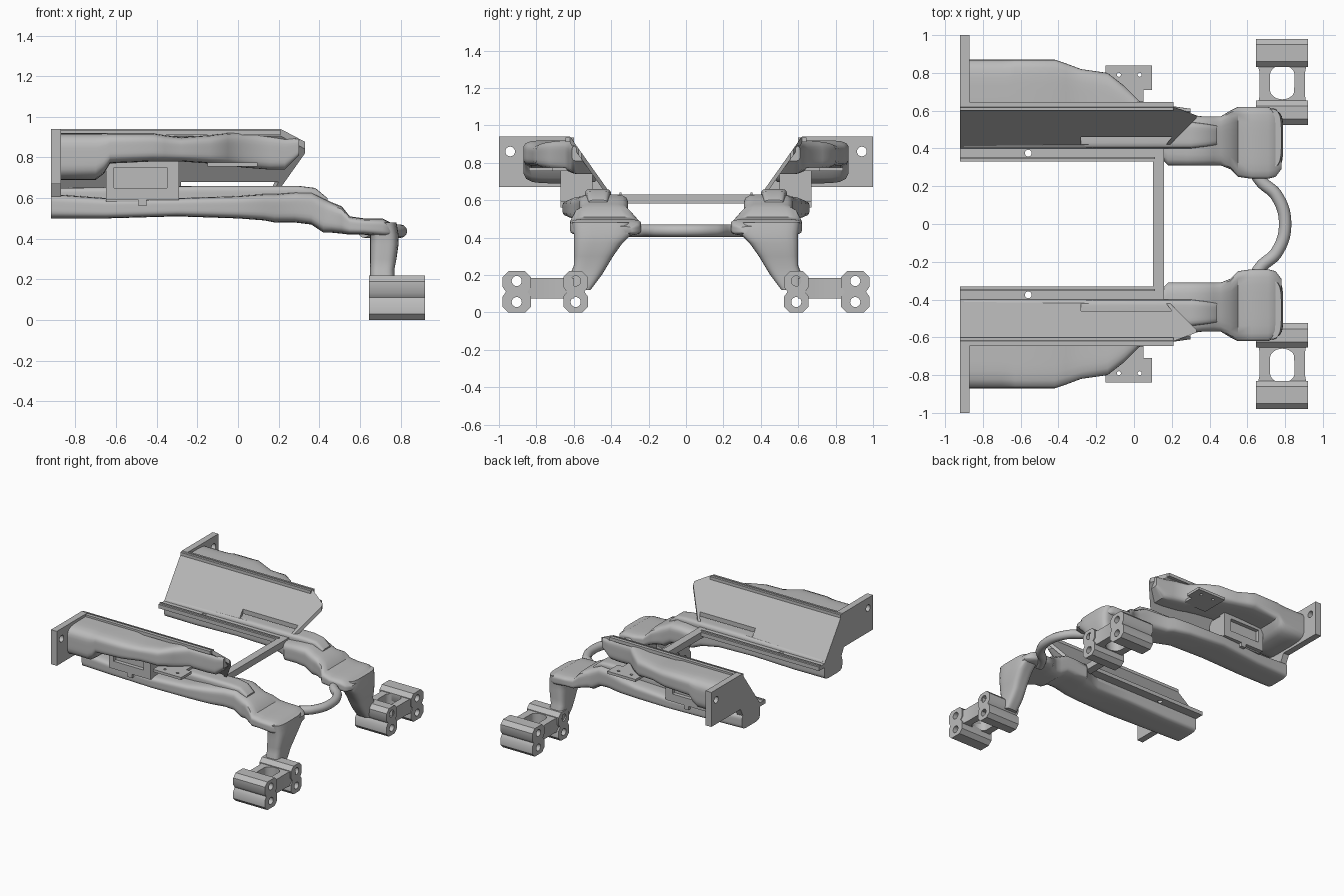
import bpy, bmesh, math
from mathutils import Vector

cube = bpy.data.objects.get("Cube")
if cube:
    bpy.data.objects.remove(cube)

grey = bpy.data.materials.new("plain_grey")
grey.use_nodes = True
grey.diffuse_color = (0.5, 0.5, 0.5, 1)
grey.node_tree.nodes["Principled BSDF"].inputs["Base Color"].default_value = (0.5, 0.5, 0.5, 1)

SLOPE = 1.41  # rise of the inclined panel per unit of y


def panel_z(y):
    return 0.63 + (y - 0.40) * SLOPE


def finish(name, bm, smooth=True, mirror=True):
    """Turn a bmesh into a named object, mirrored to the other side."""
    bmesh.ops.recalc_face_normals(bm, faces=bm.faces[:])
    mesh = bpy.data.meshes.new(name)
    bm.to_mesh(mesh)
    bm.free()
    mesh.materials.append(grey)
    ob = bpy.data.objects.new(name, mesh)
    bpy.context.collection.objects.link(ob)
    if smooth:
        bpy.ops.object.select_all(action="DESELECT")
        ob.select_set(True)
        bpy.context.view_layer.objects.active = ob
        bpy.ops.object.shade_smooth_by_angle(angle=math.radians(40))
    if mirror:
        mod = ob.modifiers.new("other_side", "MIRROR")
        mod.use_axis = (False, True, False)
        mod.use_mirror_merge = False
    return ob


def place(axis, t, a, b):
    return Vector((t, a, b)) if axis == "x" else Vector((a, b, t)) if axis == "z" else Vector((a, t, b))


def circle(a, b, r, n=20):
    return [(a + r * math.cos(math.tau * i / n), b + r * math.sin(math.tau * i / n)) for i in range(n)]


def prism(name, axis, lo, hi, outline, holes=(), lift=None, smooth=True):
    """Extrude an outline with holes along an axis."""
    bm = bmesh.new()
    for loop in [outline, *holes]:
        vs = [bm.verts.new(place(axis, lo, a, b)) for a, b in loop]
        for i, v in enumerate(vs):
            bm.edges.new((v, vs[i - 1]))
    bmesh.ops.triangle_fill(bm, edges=bm.edges[:], use_beauty=True)
    ext = bmesh.ops.extrude_face_region(bm, geom=bm.faces[:], use_keep_orig=True)
    moved = [g for g in ext["geom"] if isinstance(g, bmesh.types.BMVert)]
    bmesh.ops.translate(bm, verts=moved, vec=place(axis, hi - lo, 0, 0))
    if lift:
        for v in bm.verts:
            v.co.z += lift(v.co.y)
    return finish(name, bm, smooth)


def box(name, x0, x1, y0, y1, z0, z1):
    return prism(name, "x", x0, x1, [(y0, z0), (y1, z0), (y1, z1), (y0, z1)], smooth=False)


def loft(name, axis, stations, power=4, clip=False, n=36):
    """Skin rounded-box sections given as (t, a0, a1, b0, b1)."""
    bm = bmesh.new()
    rings = []
    for t, a0, a1, b0, b1 in stations:
        ring = []
        for i in range(n):
            c, s = math.cos(math.tau * i / n), math.sin(math.tau * i / n)
            k = (abs(c) ** power + abs(s) ** power) ** (-1 / power)
            a = (a0 + a1) / 2 + (a1 - a0) / 2 * c * k
            b = (b0 + b1) / 2 + (b1 - b0) / 2 * s * k
            if clip:  # keep behind the inclined panel
                a = max(a, 0.41 + (b - 0.63) / SLOPE)
            ring.append(bm.verts.new(place(axis, t, a, b)))
        rings.append(ring)
    for r, q in zip(rings, rings[1:]):
        for i in range(n):
            bm.faces.new((r[i - 1], r[i], q[i], q[i - 1]))
    bm.faces.new(rings[0])
    bm.faces.new(rings[-1])
    return finish(name, bm)


# Inclined panel with its long slot and pointed end
prism("inclined_panel", "z", -0.035, 0,
      [(-0.92, 0.40), (0.17, 0.40), (0.33, 0.56), (0.33, 0.575), (0.21, 0.62), (-0.92, 0.62)],
      [[(-0.28, 0.42), (0.17, 0.42), (0.20, 0.46), (-0.28, 0.46)]], panel_z, smooth=False)
box("panel_top_lip", -0.92, 0.21, 0.60, 0.645, 0.91, 0.935)

# End plate
prism("end_plate", "x", -0.92, -0.87,
      [(1, 0.94), (0.62, 0.94), (0.40, 0.63), (0.40, 0.59), (0.60, 0.59), (0.64, 0.67), (1, 0.67)],
      [circle(0.94, 0.86, 0.026)])

# Upper pressed body behind the panel
loft("upper_body", "x", [
    (-0.88, 0.44, 0.87, 0.69, 0.92), (-0.70, 0.44, 0.87, 0.69, 0.92), (-0.66, 0.45, 0.87, 0.72, 0.92),
    (-0.63, 0.48, 0.87, 0.77, 0.92), (-0.42, 0.48, 0.87, 0.78, 0.92), (-0.36, 0.48, 0.85, 0.78, 0.91),
    (-0.28, 0.48, 0.82, 0.78, 0.90), (-0.14, 0.47, 0.80, 0.77, 0.91), (-0.05, 0.47, 0.73, 0.76, 0.92),
    (0.03, 0.46, 0.65, 0.75, 0.92), (0.16, 0.46, 0.63, 0.74, 0.91), (0.23, 0.46, 0.62, 0.74, 0.90),
    (0.30, 0.53, 0.61, 0.81, 0.89)], power=5, clip=True)

# Small drilled ledge
prism("drilled_ledge", "z", 0.755, 0.775,
      [(-0.15, 0.62), (0.05, 0.62), (0.05, 0.71), (0.095, 0.71), (0.095, 0.84), (-0.15, 0.84)],
      [circle(0.03, 0.79, 0.011, 12), circle(-0.08, 0.79, 0.011, 12)])

# Framed bracket joining the body to the rail
prism("bracket_frame", "y", 0.62, 0.67,
      [(-0.65, 0.59), (-0.29, 0.59), (-0.29, 0.78), (-0.65, 0.78)],
      [[(-0.61, 0.65), (-0.35, 0.65), (-0.35, 0.75), (-0.61, 0.75)]], smooth=False)
box("bracket_back", -0.65, -0.29, 0.50, 0.64, 0.58, 0.77)
box("rail_tab", -0.49, -0.45, 0.62, 0.67, 0.56, 0.60)

# Inner shelf along the panel foot, with a hole
prism("inner_shelf", "z", 0.60, 0.63,
      [(-0.92, 0.33), (0.16, 0.33), (0.16, 0.43), (-0.92, 0.43)], [circle(-0.56, 0.375, 0.018)])
box("shelf_rib", -0.92, 0.11, 0.345, 0.355, 0.62, 0.64)

# Lower rail, stepping down to the shoulder
loft("lower_rail", "x", [
    (-0.92, 0.40, 0.62, 0.50, 0.62), (-0.65, 0.40, 0.63, 0.50, 0.60), (-0.30, 0.40, 0.66, 0.51, 0.60),
    (0.00, 0.40, 0.64, 0.50, 0.61), (0.13, 0.36, 0.62, 0.49, 0.62), (0.18, 0.31, 0.60, 0.48, 0.62),
    (0.28, 0.31, 0.58, 0.48, 0.63), (0.36, 0.31, 0.57, 0.47, 0.63), (0.42, 0.31, 0.57, 0.43, 0.60),
    (0.46, 0.31, 0.57, 0.43, 0.58), (0.51, 0.29, 0.60, 0.425, 0.56), (0.55, 0.25, 0.62, 0.42, 0.51),
    (0.62, 0.24, 0.62, 0.42, 0.50), (0.71, 0.24, 0.62, 0.41, 0.50), (0.75, 0.25, 0.60, 0.41, 0.48),
    (0.78, 0.29, 0.56, 0.42, 0.46)], power=5)
loft("rail_ridge", "x", [
    (-0.90, 0.40, 0.53, 0.55, 0.65), (-0.20, 0.40, 0.54, 0.55, 0.66), (0.30, 0.40, 0.54, 0.55, 0.66),
    (0.38, 0.41, 0.53, 0.55, 0.65), (0.44, 0.42, 0.52, 0.54, 0.60)], power=6)

# Leg from shoulder to foot
loft("leg", "z", [
    (0.48, 0.63, 0.78, 0.30, 0.61), (0.42, 0.65, 0.79, 0.29, 0.60), (0.37, 0.65, 0.79, 0.34, 0.60),
    (0.30, 0.65, 0.78, 0.39, 0.60), (0.25, 0.65, 0.77, 0.42, 0.60), (0.20, 0.65, 0.77, 0.45, 0.62),
    (0.12, 0.66, 0.77, 0.51, 0.62)], power=4)


# Feet: two drilled lugs joined by an open frame
def lug(name, y, w):
    half = [(w - 0.03, 0), (w, 0.03), (w, 0.085), (w - 0.018, 0.11), (w, 0.135), (w, 0.19), (w - 0.03, 0.22)]
    outline = [(y + a, b) for a, b in half] + [(y - a, b) for a, b in reversed(half)]
    prism(name, "x", 0.645, 0.92, outline, [circle(y, z, 0.027) for z in (0.055, 0.168)])


lug("inner_lug", 0.59, 0.065)
lug("outer_lug", 0.905, 0.075)
window = [(0.785 + 1.3 * (a - 0.785), b) for b0 in (0.71, 0.79) for a, b in
          circle(0.785, b0, 0.05, 24)[(0 if b0 > 0.75 else 12):][:13]]
prism("foot_frame", "z", 0.075, 0.185,
      [(0.65, 0.60), (0.92, 0.60), (0.905, 0.68), (0.905, 0.80), (0.92, 0.87),
       (0.65, 0.87), (0.665, 0.80), (0.665, 0.68)], [window])

# Cross bar between the two rails
bar = bmesh.new()
bmesh.ops.create_cube(bar, size=1)
for v in bar.verts:
    v.co = (0.13 + v.co.x * 0.06, v.co.y * 0.80, 0.606 + v.co.z * 0.05)
finish("cross_bar", bar, smooth=False, mirror=False)

# Rounded hoop joining the shoulders
half = [(0.62, 0.32), (0.67, 0.23), (0.755, 0.15)]
path = half + [(0.80, 0)] + [(x, -y) for x, y in reversed(half)]
curve = bpy.data.curves.new("shoulder_hoop", "CURVE")
curve.dimensions = "3D"
curve.bevel_depth = 0.033
curve.bevel_resolution = 4
curve.use_fill_caps = True
spline = curve.splines.new("BEZIER")
spline.bezier_points.add(len(path) - 1)
for p, (x, y) in zip(spline.bezier_points, path):
    p.co = (x, y, 0.437)
    p.handle_left_type = p.handle_right_type = "AUTO"
curve.materials.append(grey)
bpy.context.collection.objects.link(bpy.data.objects.new("shoulder_hoop", curve))
